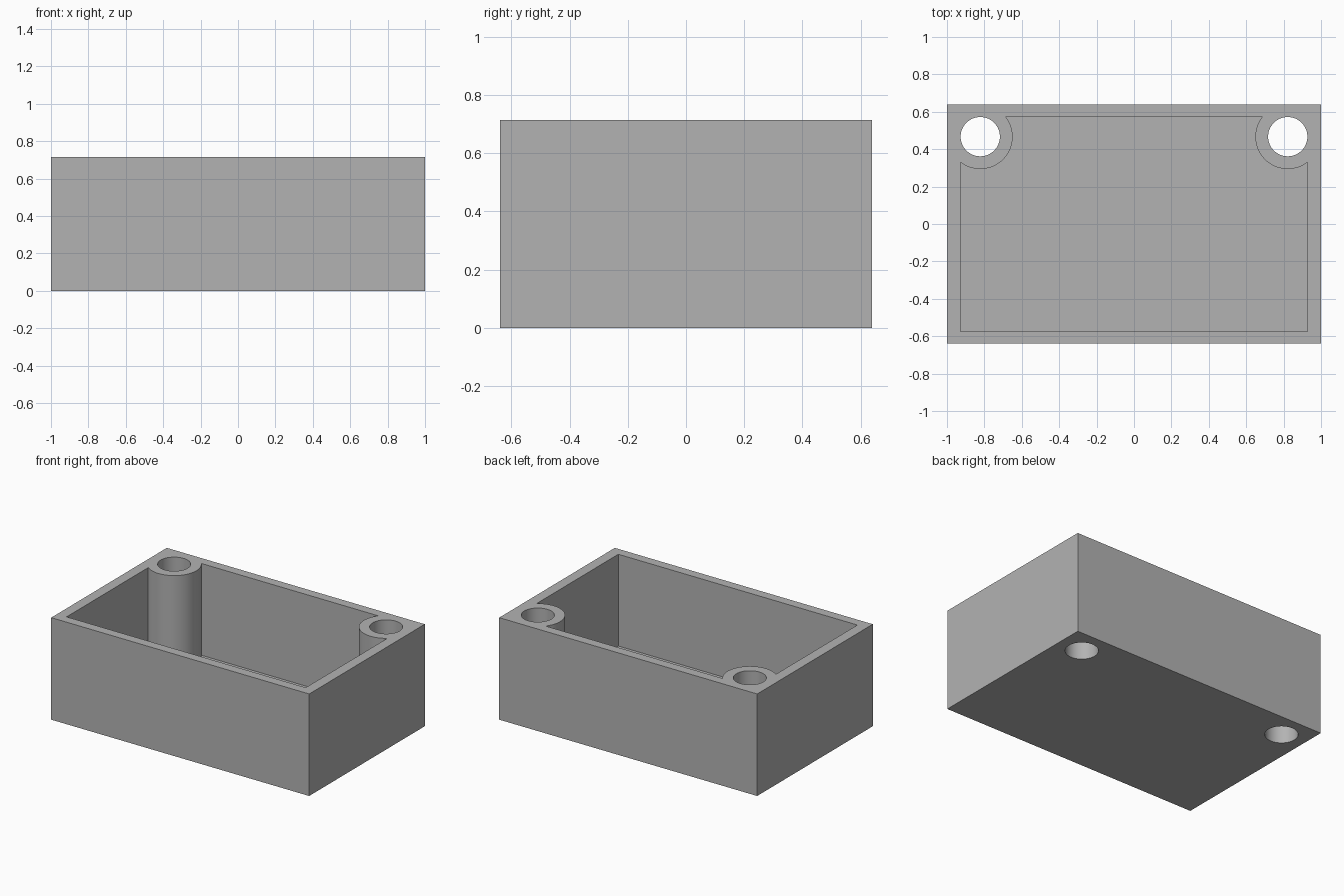
import bpy
import math

cube = bpy.data.objects.get("Cube")
if cube:
    bpy.data.objects.remove(cube, do_unlink=True)

LENGTH, DEPTH, HEIGHT = 2.0, 1.28, 0.715
WALL_X, WALL_Y, FLOOR = 0.073, 0.066, 0.072
POST_X, POST_Y = 0.822, 0.467
POST_RADIUS, HOLE_RADIUS = 0.173, 0.105

grey = bpy.data.materials.new("plain_grey")
grey.use_nodes = True
grey.diffuse_color = (0.45, 0.45, 0.45, 1)
grey.node_tree.nodes["Principled BSDF"].inputs["Base Color"].default_value = grey.diffuse_color


def add_block(name, size, bottom):
    bpy.ops.mesh.primitive_cube_add(size=1, location=(0, 0, bottom + size[2] / 2))
    block = bpy.context.object
    block.name = name
    block.scale = size
    bpy.ops.object.transform_apply(location=True, rotation=False, scale=True)
    block.data.materials.append(grey)
    return block


def add_rod(name, x, radius):
    bpy.ops.mesh.primitive_cylinder_add(vertices=96, radius=radius, depth=HEIGHT * 2,
                                        location=(x, POST_Y, HEIGHT / 2))
    rod = bpy.context.object
    rod.name = name
    rod.data.materials.append(grey)
    return rod


def cut(target, cutter):
    mod = target.modifiers.new("cut", 'BOOLEAN')
    mod.operation = 'DIFFERENCE'
    mod.solver = 'EXACT'
    mod.object = cutter
    bpy.ops.object.select_all(action='DESELECT')
    bpy.context.view_layer.objects.active = target
    target.select_set(True)
    bpy.ops.object.modifier_apply(modifier=mod.name)
    bpy.data.objects.remove(cutter, do_unlink=True)


# Open box, and the hollow that leaves room for the corner posts
box = add_block("open_box", (LENGTH, DEPTH, HEIGHT), 0)
hollow = add_block("hollow", (LENGTH - 2 * WALL_X, DEPTH - 2 * WALL_Y, HEIGHT), FLOOR)
for side in (-1, 1):
    cut(hollow, add_rod("post_space", side * POST_X, POST_RADIUS))
cut(box, hollow)

# Through holes in the two back posts
for side in (-1, 1):
    cut(box, add_rod("post_hole", side * POST_X, HOLE_RADIUS))

# Smooth the round posts and holes, keep the corners sharp
bpy.ops.object.select_all(action='DESELECT')
bpy.context.view_layer.objects.active = box
box.select_set(True)
bpy.ops.object.shade_smooth_by_angle(angle=math.radians(30))
